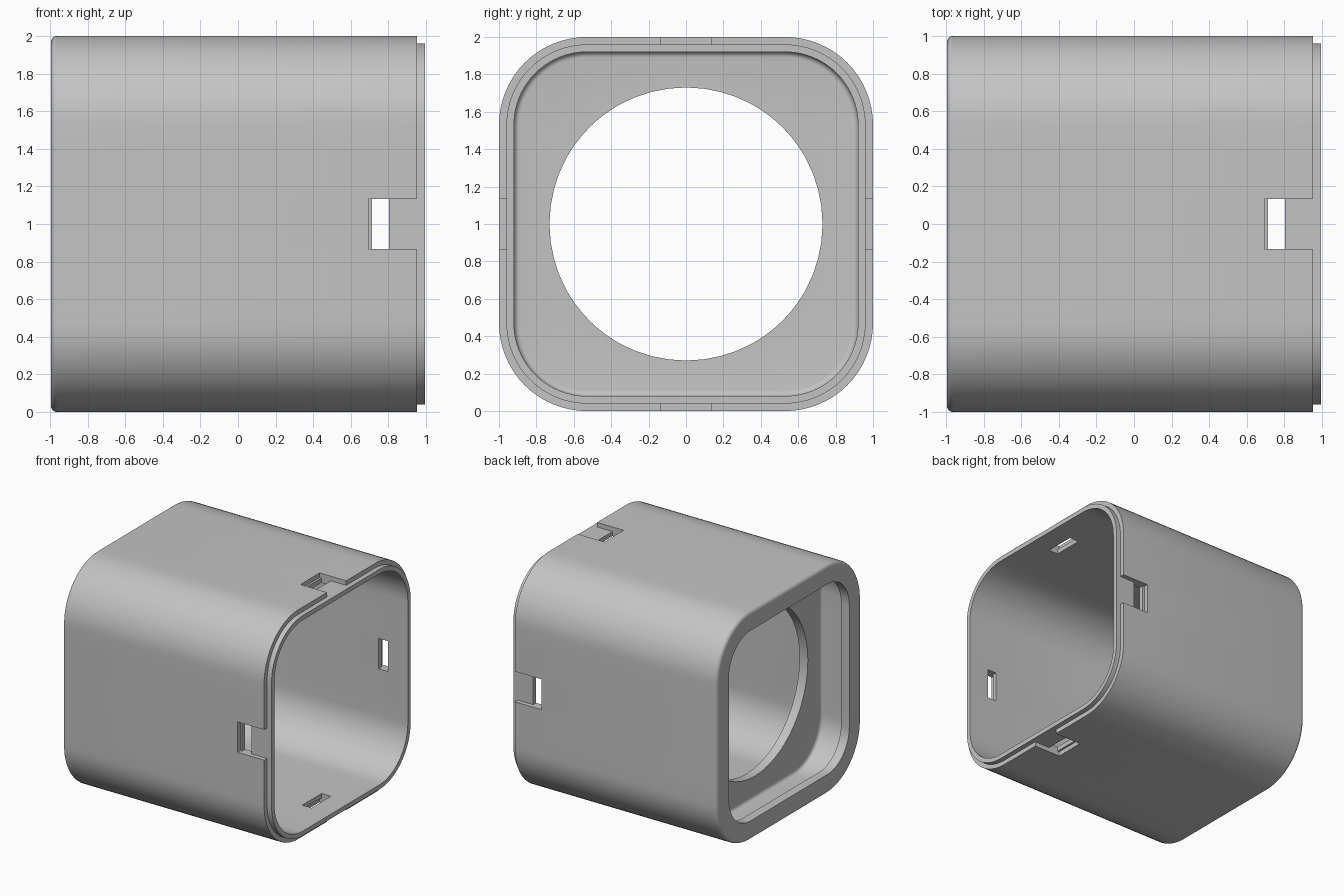
import bpy, bmesh
from math import sin, cos, pi, hypot
from mathutils import Vector, Matrix

cube = bpy.data.objects.get("Cube")
if cube:
    bpy.data.objects.remove(cube)

CORNER = 0.53    # centre of every corner arc, so all offsets stay parallel
HOLE = 0.73
CORNER_STEPS, SIDE_STEPS = 16, 8

grey = bpy.data.materials.new("light_grey")
grey.use_nodes = True
colour = (0.55, 0.55, 0.55, 1)
grey.diffuse_color = colour
grey.node_tree.nodes["Principled BSDF"].inputs["Base Color"].default_value = colour


def rounded_square(half):
    """Points of a rounded square, going round once, with divided sides."""
    r = half - CORNER
    points = []
    for quarter in range(4):
        side = [(half, -CORNER + 2 * CORNER * i / SIDE_STEPS) for i in range(SIDE_STEPS)]
        arc = [(CORNER + r * cos(a), CORNER + r * sin(a))
               for a in (pi / 2 * i / CORNER_STEPS for i in range(CORNER_STEPS))]
        for y, z in side + arc:
            for _ in range(quarter):
                y, z = -z, y
            points.append((y, z))
    return points


def circle():
    return [(HOLE * y / hypot(y, z), HOLE * z / hypot(y, z)) for y, z in rounded_square(1)]


def fillet(x, half, r, start, steps=5):
    """Quarter round of the wall section about (x, half)."""
    angles = [start + pi / 2 * i / steps for i in range(steps + 1)]
    return [(x + r * cos(a), half + r * sin(a)) for a in angles]


def finish(bm, name):
    bmesh.ops.recalc_face_normals(bm, faces=bm.faces)
    mesh = bpy.data.meshes.new(name)
    bm.to_mesh(mesh)
    bm.free()
    mesh.materials.append(grey)
    ob = bpy.data.objects.new(name, mesh)
    bpy.context.collection.objects.link(ob)
    return ob


# Wall section: lip, outer skin, end rim, rear recess, partition, main cavity
section = [(0.995, 0.92), (0.995, 0.96), (0.952, 0.96), (0.952, 1.0)]
section += fillet(-0.96, 0.965, 0.035, pi / 2)
section += [(-0.995, 0.83), (-0.915, 0.83), (-0.915, 0.92)]
section += fillet(-0.695, 0.89, 0.03, 0)[::-1]
section += [(-0.665, None), (-0.585, None)]
section += fillet(-0.555, 0.89, 0.03, pi / 2)[::-1]

bm = bmesh.new()
rings = []
for x, half in section:
    outline = circle() if half is None else rounded_square(half)
    rings.append([bm.verts.new((x, y, z + 1)) for y, z in outline])
count = len(rings[0])
for a, b in zip(rings, rings[1:] + rings[:1]):
    for i in range(count):
        j = (i + 1) % count
        bm.faces.new((a[i], a[j], b[j], b[i]))

# The recess fillet runs towards the partition, so orient everything together
housing = finish(bm, "housing")


def cutter(name, x0, x1, z0, z1):
    """Four matching boxes, one on each side of the housing."""
    bm = bmesh.new()
    for k in range(4):
        box = bmesh.ops.create_cube(bm, size=1)["verts"]
        place = (Matrix.Translation((0, 0, 1)) @ Matrix.Rotation(k * pi / 2, 4, "X")
                 @ Matrix.Translation(((x0 + x1) / 2, 0, (z0 + z1) / 2))
                 @ Matrix.Diagonal((x1 - x0, 0.265, z1 - z0, 1)))
        bmesh.ops.transform(bm, matrix=place, verts=box)
    ob = finish(bm, name)
    ob.hide_render = True
    return ob


# Latch pockets in the outer skin and the slots through their floors
bpy.context.view_layer.objects.active = housing
for tool in (cutter("latch_pockets", 0.695, 1.1, 0.96, 1.1),
             cutter("latch_slots", 0.713, 0.803, 0.85, 1.05)):
    mod = housing.modifiers.new(tool.name, "BOOLEAN")
    mod.operation = "DIFFERENCE"
    mod.solver = "EXACT"
    mod.object = tool
    bpy.ops.object.modifier_apply(modifier=mod.name)
    bpy.data.objects.remove(tool)

bpy.ops.object.select_all(action="DESELECT")
housing.select_set(True)
bpy.ops.object.shade_smooth_by_angle(angle=pi / 6)
